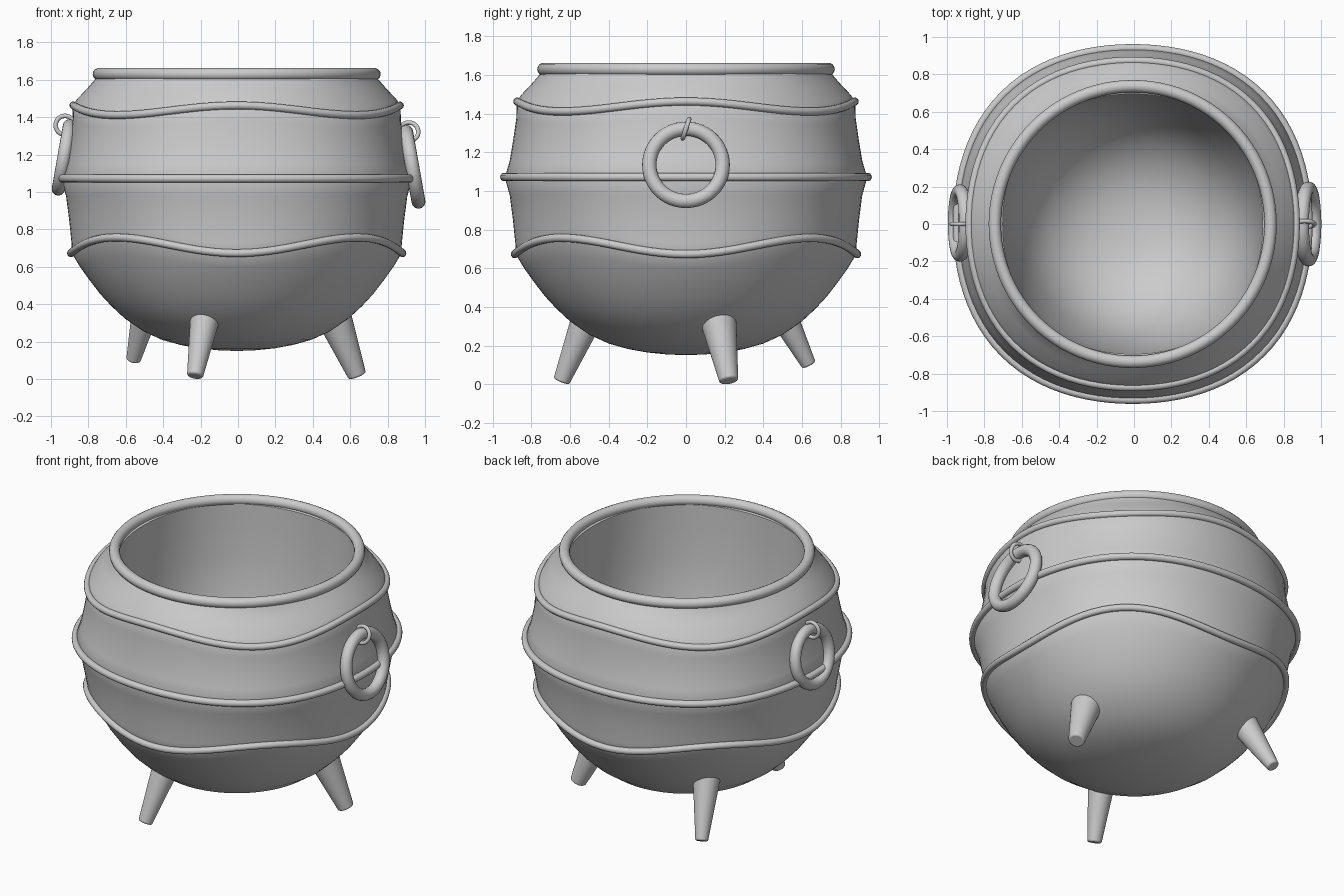
import bpy, bmesh, math
from mathutils import Vector

if "Cube" in bpy.data.objects:
    bpy.data.objects.remove(bpy.data.objects["Cube"])

CX = -0.007   # the pot sits a hair left of the ring handles
SEG = 96


def smooth(ob, angle=40):
    bpy.ops.object.select_all(action='DESELECT')
    bpy.context.view_layer.objects.active = ob
    ob.select_set(True)
    bpy.ops.object.shade_smooth_by_angle(angle=math.radians(angle))


def point(r, z, wave, square, a):
    """Wave lifts z four times around; square pushes the diagonals outward."""
    c = math.cos(4 * a)
    r += square * (1 - c) / 2
    return (CX + r * math.cos(a), r * math.sin(a), z + wave * c)


def lathe(name, profile):
    """Loft (radius, z, wave, square) points around the z axis."""
    bm = bmesh.new()
    rings = []
    for r, z, w, s in profile:
        if r == 0:
            rings.append([bm.verts.new((CX, 0, z))] * SEG)
            continue
        rings.append([bm.verts.new(point(r, z, w, s, math.tau * i / SEG)) for i in range(SEG)])
    for lo, hi in zip(rings, rings[1:]):
        for i in range(SEG):
            j = (i + 1) % SEG
            bm.faces.new(list(dict.fromkeys((lo[i], lo[j], hi[j], hi[i]))))
    bmesh.ops.remove_doubles(bm, verts=bm.verts, dist=1e-5)
    bmesh.ops.recalc_face_normals(bm, faces=bm.faces)
    me = bpy.data.meshes.new(name)
    bm.to_mesh(me)
    bm.free()
    ob = bpy.data.objects.new(name, me)
    bpy.context.collection.objects.link(ob)
    smooth(ob)


def band(name, r, z, wave, square, t):
    """Round bead running around the pot."""
    lathe(name, [(r + t * math.cos(b), z + t * math.sin(b), wave, square)
                 for b in (math.tau * k / 14 for k in range(15))])


def torus(name, loc, rot, major, minor):
    bpy.ops.mesh.primitive_torus_add(location=loc, rotation=[math.radians(v) for v in rot],
                                     major_radius=major, minor_radius=minor,
                                     major_segments=48, minor_segments=16)
    ob = bpy.context.object
    ob.name = name
    smooth(ob)


def bowl_height(r):
    """Height of the outer bowl surface at radius r."""
    for p, q in zip(outer, outer[1:]):
        if p[0] <= r <= q[0]:
            return p[1] + (q[1] - p[1]) * (r - p[0]) / (q[0] - p[0])
    return 1


def leg(name, foot, top, r_foot, r_top):
    """Tapered leg whose top is trimmed to end inside the bowl wall."""
    foot, top = Vector(foot), Vector(top)
    d = top - foot
    bpy.ops.mesh.primitive_cone_add(vertices=32, radius1=r_foot, radius2=r_top, depth=d.length)
    ob = bpy.context.object
    ob.name = name
    me = ob.data
    me.transform(d.to_track_quat('Z', 'Y').to_matrix().to_4x4())
    for v in me.vertices:
        v.co += (foot + top) / 2
    for e in me.edges:   # the side edges join a foot corner to a top corner
        a, b = sorted((me.vertices[i] for i in e.vertices), key=lambda v: v.co.dot(d))
        if (b.co - a.co).length < d.length * .7:
            continue
        start, step = a.co.copy(), (b.co - a.co) / 300
        for k in range(301):
            p = start + step * k
            if p.z > bowl_height(math.hypot(p.x - CX, p.y)) + .015:
                break
        b.co = p
    bev = ob.modifiers.new("soft_foot", 'BEVEL')
    bev.width, bev.segments, bev.limit_method = 0.01, 3, 'ANGLE'
    bev.angle_limit = math.radians(40)
    smooth(ob)


# Pot: outer wall from the bottom up, then the bowl-shaped cavity back down
outer = [(0, .15, 0, 0), (.1, .154, 0, 0), (.2, .164, 0, 0), (.3, .182, 0, 0), (.4, .21, 0, 0),
         (.5, .256, 0, 0), (.6, .325, 0, 0), (.67, .39, 0, 0), (.73, .46, -.005, .003),
         (.79, .545, -.012, .008), (.84, .63, -.027, .015), (.88, .712, -.042, .022),
         (.883, .76, -.035, .024), (.895, .86, -.016, .028), (.912, .98, -.004, .032),
         (.938, 1.07, 0, .035), (.913, 1.15, .003, .034), (.895, 1.25, .01, .032),
         (.878, 1.36, .02, .03), (.876, 1.435, .026, .03), (.853, 1.475, .022, .026),
         (.80, 1.545, .008, .014), (.755, 1.605, 0, .005)]
inner = [(.735, 1.625), (.695, 1.61), (.695, 1.45), (.69, 1.25), (.675, 1.05), (.65, .87),
         (.6, .68), (.53, .53), (.44, .42), (.33, .34), (.22, .295), (.1, .272), (0, .27)]
lathe("pot_body", outer + [(r, z, 0, .02 if z > .9 else 0) for r, z in inner])

# Rim and decorative bands
band("rim", .737, 1.63, 0, 0, .033)
band("upper_wavy_band", .873, 1.437, .026, .03, .021)
band("middle_band", .94, 1.072, 0, .036, .022)
band("lower_wavy_band", .886, .715, -.042, .022, .021)

# Three tapered legs
leg("front_leg", (-.23, -.645, .015), (-.16, -.48, .42), .043, .09)
leg("right_leg", (.638, .222, .016), (.475, .15, .43), .049, .108)
leg("back_leg", (-.56, .636, .1), (-.465, .44, .48), .038, .09)

# Ring handles hanging from small loops
torus("right_ring", (.932, 0, 1.135), (0, 80, 0), .19, .037)
torus("right_loop", (.912, 0, 1.322), (72, 0, 0), .052, .012)
torus("left_ring", (-.931, .005, 1.185), (0, -80, 0), .172, .035)
torus("left_loop", (-.925, 0, 1.357), (90, 0, 0), .05, .012)
